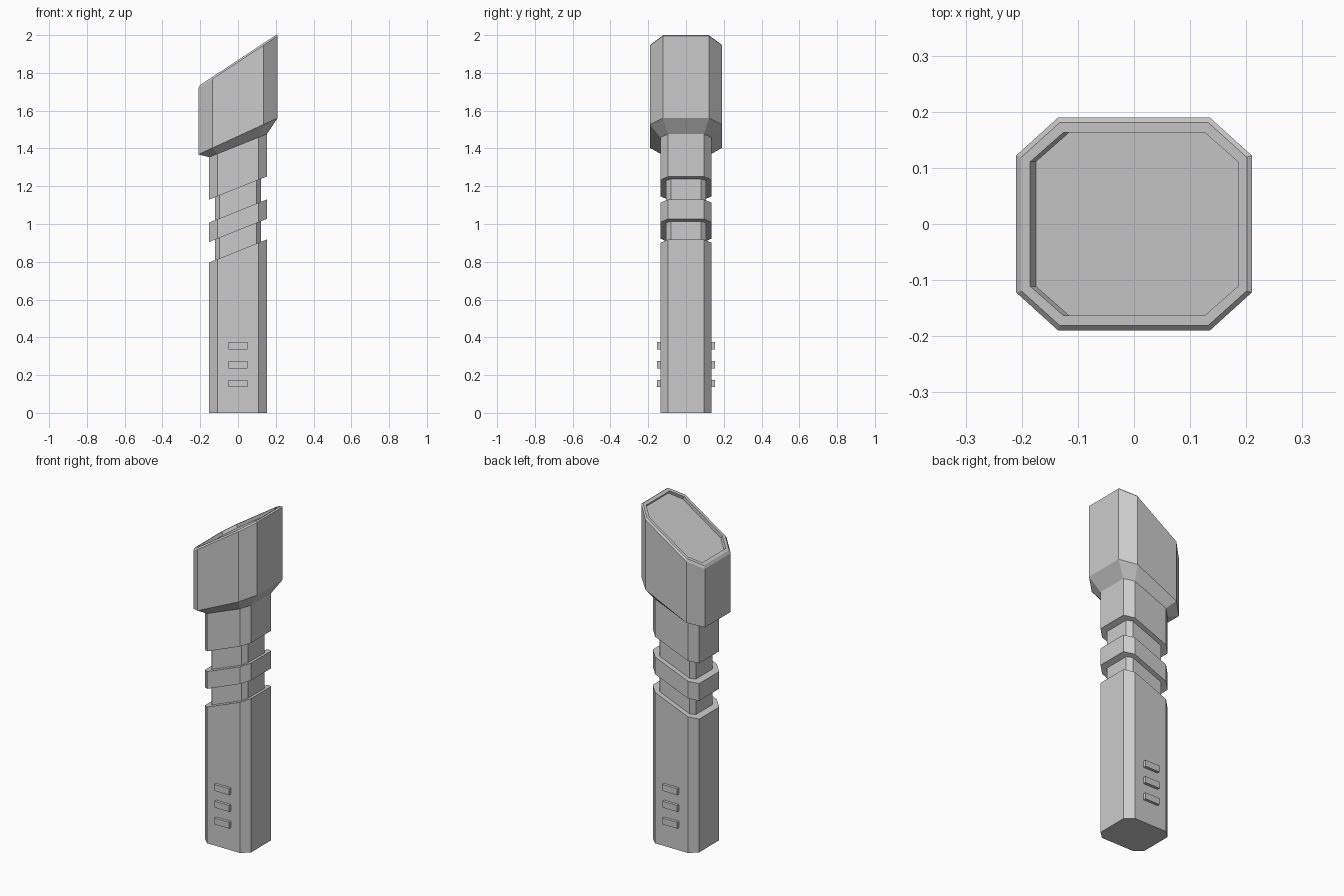
import bpy, bmesh

if "Cube" in bpy.data.objects:
    bpy.data.objects.remove(bpy.data.objects["Cube"])


def octagon(hx, hy, cx, cy, mid, slope=0.0, shift=0.0):
    """Chamfered rectangle lying on the plane z = mid + slope * x."""
    flat = [(cx, -hy), (hx, -cy), (hx, cy), (cx, hy),
            (-cx, hy), (-hx, cy), (-hx, -cy), (-cx, -hy)]
    return [(x + shift, y, mid + slope * (x + shift)) for x, y in flat]


def loft(name, loops):
    """Skin a stack of octagons from bottom to top and cap both ends."""
    bm = bmesh.new()
    rings = [[bm.verts.new(p) for p in loop] for loop in loops]
    for a, b in zip(rings, rings[1:]):
        for i in range(8):
            j = (i + 1) % 8
            bm.faces.new((a[i], a[j], b[j], b[i]))
    bm.faces.new(rings[0][::-1])
    bm.faces.new(rings[-1])
    bmesh.ops.recalc_face_normals(bm, faces=bm.faces)
    mesh = bpy.data.meshes.new(name)
    bm.to_mesh(mesh)
    bm.free()
    obj = bpy.data.objects.new(name, mesh)
    bpy.context.collection.objects.link(obj)
    return obj


GRIP = (0.153, 0.136, 0.108, 0.095)
CORE = (0.121, 0.107, 0.098, 0.079)
HEAD = (0.21, 0.19, 0.135, 0.122)
TILT, TOP_TILT = 0.4, 0.66

# Handle, floating ring and the thin core showing in the slanted grooves
loft("handle", [octagon(*GRIP, 0), octagon(*GRIP, 0.857, TILT)])
loft("grip_ring", [octagon(*GRIP, 0.966, TILT), octagon(*GRIP, 1.069, TILT)])
loft("inner_core", [octagon(*CORE, 0.84, TILT), octagon(*CORE, 1.21, TILT)])

# Neck flaring into the head, with bevelled rim and recessed slanted top
loft("head", [
    octagon(*GRIP, 1.19, TILT),
    octagon(*GRIP, 1.415, TILT),
    octagon(*HEAD, 1.465, 0.46),
    octagon(*HEAD, 1.857, TOP_TILT),
    octagon(0.201, 0.181, 0.132, 0.119, 1.868, TOP_TILT),
    octagon(0.185, 0.163, 0.126, 0.111, 1.868, TOP_TILT),
    octagon(0.185, 0.163, 0.126, 0.111, 1.845, TOP_TILT, 0.01),
])

# Three buttons on the front and back of the handle
for side, y in (("front", -0.138), ("back", 0.138)):
    for n, z in enumerate((0.155, 0.255, 0.355)):
        bpy.ops.mesh.primitive_cube_add(size=1, location=(0, y, z))
        button = bpy.context.object
        button.name = f"{side}_button_{n + 1}"
        button.scale = (0.098, 0.03, 0.038)
